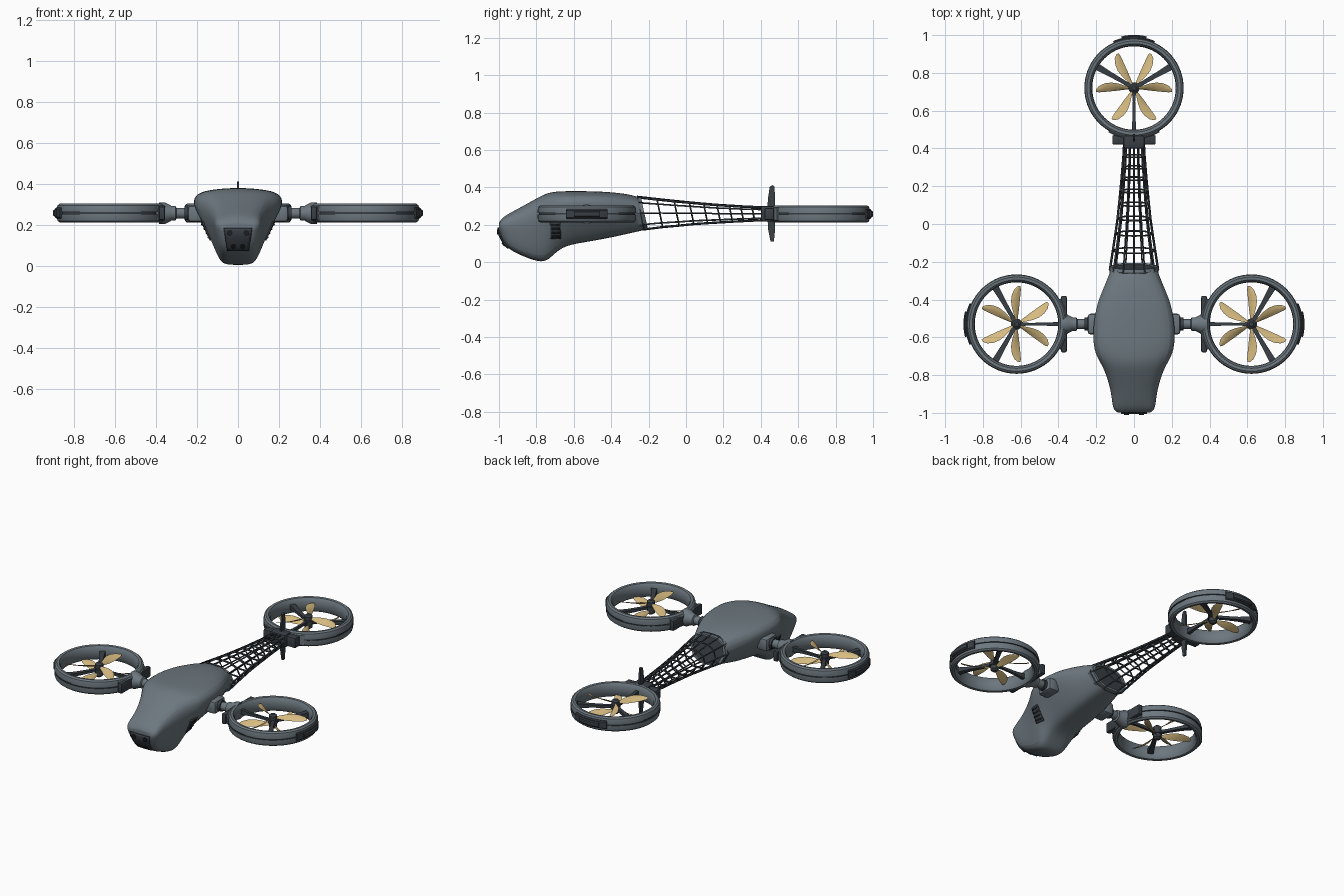
import bpy, bmesh, math
from mathutils import Vector, Matrix
from mathutils.bvhtree import BVHTree

if "Cube" in bpy.data.objects:
    bpy.data.objects.remove(bpy.data.objects["Cube"])

def material(name, rgb):
    m = bpy.data.materials.new(name)
    m.diffuse_color = (*rgb, 1)
    m.use_nodes = True
    m.node_tree.nodes["Principled BSDF"].inputs["Base Color"].default_value = m.diffuse_color
    return m

GREY = material("blue_grey_shell", (0.15, 0.185, 0.21))
DARK = material("dark_frame", (0.04, 0.05, 0.06))
BLACK = material("black_glass", (0.012, 0.014, 0.017))
GOLD = material("gold_blade", (0.68, 0.5, 0.22))

def finish(name, bm, mats, angle=35, matrix=None):
    bmesh.ops.recalc_face_normals(bm, faces=bm.faces)
    me = bpy.data.meshes.new(name)
    bm.to_mesh(me)
    bm.free()
    for m in mats:
        me.materials.append(m)
    ob = bpy.data.objects.new(name, me)
    bpy.context.collection.objects.link(ob)
    if matrix:
        ob.matrix_world = matrix
    bpy.ops.object.select_all(action='DESELECT')
    ob.select_set(True)
    bpy.context.view_layer.objects.active = ob
    bpy.ops.object.shade_smooth_by_angle(angle=math.radians(angle))
    return ob

def loft(bm, sections, cap=True, closed=False):
    rings = [[bm.verts.new(p) for p in s] for s in sections]
    n = len(rings[0])
    pairs = list(zip(rings, rings[1:])) + ([(rings[-1], rings[0])] if closed else [])
    for a, b in pairs:
        for i in range(n):
            bm.faces.new((a[i], a[(i + 1) % n], b[(i + 1) % n], b[i]))
    if cap:
        bm.faces.new(rings[0])
        bm.faces.new(rings[-1])
    return rings

def box(name, lo, hi, mat, bevel=0.006, matrix=None):
    bm = bmesh.new()
    bmesh.ops.create_cube(bm, size=1)
    for v in bm.verts:
        v.co = [lo[i] + (v.co[i] + 0.5) * (hi[i] - lo[i]) for i in range(3)]
    bmesh.ops.bevel(bm, geom=bm.edges[:], offset=bevel, segments=2, affect='EDGES', profile=0.5)
    return finish(name, bm, [mat], matrix=matrix)

def turned(name, profile, mat, matrix, n=24):
    # solid of revolution about local z from (radius, height) points
    bm = bmesh.new()
    loft(bm, [[(r * math.cos(2 * math.pi * k / n), r * math.sin(2 * math.pi * k / n), z)
               for k in range(n)] for r, z in profile])
    return finish(name, bm, [mat], matrix=matrix)

# ---- fuselage: lofted sections (y, top z, wide z, half width, bottom z, bottom half width)
SECTIONS = [
    (-0.999, .215, .190, .088, .155, .060), (-0.985, .238, .197, .112, .120, .075),
    (-0.950, .262, .205, .120, .070, .088), (-0.880, .298, .220, .128, .035, .092),
    (-0.785, .352, .260, .160, .000, .092), (-0.735, .376, .282, .188, .008, .092),
    (-0.670, .383, .305, .228, .085, .100), (-0.550, .383, .310, .232, .106, .100),
    (-0.420, .380, .303, .210, .128, .100), (-0.300, .366, .282, .152, .155, .085),
    (-0.235, .350, .272, .128, .175, .072)]

def section(y, zt, zw, w, zb, wb, slant=0.0):
    half = [(0, zt), (.5 * w, zt - .008), (.87 * w, zw + .68 * (zt - zw)), (w, zw),
            (wb + .52 * (w - wb), zb + .5 * (zw - zb)), (wb, zb + .016), (.6 * wb, zb), (0, zb)]
    pts = half + [(-x, z) for x, z in half[-2:0:-1]]
    return [(x, y + slant * (zw - z), z) for x, z in pts]

bm = bmesh.new()
rings = loft(bm, [section(*s, slant=.25 if i == len(SECTIONS) - 1 else 0)
                  for i, s in enumerate(SECTIONS)])
crease = bm.edges.layers.float.new("crease_edge")
for ring, c in ((rings[0], .6), (rings[-1], 1.0)):
    for i, v in enumerate(ring):
        bm.edges.get((v, ring[i - 1]))[crease] = c
bm.faces.ensure_lookup_table()
bm.faces[-1].material_index = 1
body = finish("fuselage", bm, [GREY, DARK], angle=45)
sub = body.modifiers.new("smooth", 'SUBSURF')
sub.levels = sub.render_levels = 2
bpy.context.view_layer.update()
bvh = BVHTree.FromObject(body, bpy.context.evaluated_depsgraph_get())

def patch(name, origin_fn, direction, mat, n=8, lift=0.004):
    # thin plate that follows the fuselage surface
    bm = bmesh.new()
    grid = []
    for i in range(n + 1):
        row = []
        for j in range(n + 1):
            hit = bvh.ray_cast(Vector(origin_fn(i / n, j / n)), Vector(direction))[0]
            row.append(bm.verts.new(hit - Vector(direction) * lift))
        grid.append(row)
    for i in range(n):
        for j in range(n):
            bm.faces.new((grid[i][j], grid[i + 1][j], grid[i + 1][j + 1], grid[i][j + 1]))
    ob = finish(name, bm, [mat])
    sol = ob.modifiers.new("thickness", 'SOLIDIFY')
    sol.thickness, sol.offset = 0.007, 0
    return ob

# nose sensor plate and lenses
patch("sensor_plate", lambda u, v: ((2 * u - 1) * (.052 + .018 * v), -2, .075 + .11 * v), (0, 1, 0), DARK)
for x, z, r in ((.04, .162, .014), (-.04, .162, .014), (.022, .1, .011), (-.022, .1, .011)):
    p, nrm = bvh.ray_cast(Vector((x, -2, z)), Vector((0, 1, 0)))[:2]
    if nrm.y > 0:
        nrm = -nrm
    turned("sensor_lens", [(r, 0), (r, .012), (r * .7, .012), (r * .7, .009)], BLACK,
           Matrix.Translation(p) @ nrm.to_track_quat('Z', 'Y').to_matrix().to_4x4(), 16)

# side vents, arm roots and arms
for s in (1, -1):
    patch("side_vent", lambda u, v: (s * 2, -.725 + .055 * u, .125 + .09 * v), (-s, 0, 0), DARK)
    for k in range(4):
        patch("vent_slat", lambda u, v: (s * 2, -.72 + .045 * u, .135 + .021 * k + .007 * v),
              (-s, 0, 0), BLACK, 2, .008)
    box("arm_root", (min(s * .17, s * .245), -.585, .215), (max(s * .17, s * .245), -.475, .295), GREY, .015)
    mat = Matrix.Translation((0, -.53, .257)) @ Matrix.Rotation(s * math.pi / 2, 4, 'Y')
    turned("arm", [(.026, .2), (.026, .3), (.036, .305), (.036, .325), (.052, .355), (.052, .385)], GREY, mat)
    turned("arm_collar", [(.034, .245), (.034, .262)], DARK, mat)

# ---- tail boom: lattice cage
STATIONS = [(-.245, .128, .350, .175), (-.14, .112, .338, .188), (-.05, .098, .328, .196),
            (.03, .087, .320, .204), (.105, .079, .313, .209), (.175, .072, .307, .213),
            (.24, .066, .303, .217), (.30, .061, .299, .220), (.36, .056, .296, .223), (.43, .052, .294, .225)]
bm = bmesh.new()
cage = []
for y, w, zt, zb in STATIONS:
    h = zt - zb
    half = [(0, zt), (.45 * w, zt - .02 * h), (.85 * w, zt - .18 * h), (w, zt - .5 * h),
            (.75 * w, zb + .15 * h), (.35 * w, zb)]
    pts = half + [(-x, z) for x, z in half[:0:-1]]
    cage.append([(x, y - .2 * (z - zb - h / 2), z) for x, z in pts])
loft(bm, cage, cap=False)
boom = finish("tail_lattice", bm, [DARK])
wire = boom.modifiers.new("lattice", 'WIREFRAME')
wire.thickness, wire.use_even_offset = 0.0125, False
# solid collar where the lattice leaves the fuselage
bm = bmesh.new()
loft(bm, [[(x * k, y + d, .265 + (z - .265) * k) for x, y, z in cage[0]]
          for d, k in ((-.02, 1.02), (.022, 1.0), (.022, .86), (-.02, .86))], cap=False, closed=True)
finish("tail_collar", bm, [GREY])
# tail mount and vertical fin
box("tail_mount", (-.055, .40, .218), (.055, .47, .302), DARK, .01)
bm = bmesh.new()
fin = [(.452, .11), (.470, .11), (.476, .17), (.476, .36), (.472, .405), (.464, .413),
       (.448, .405), (.438, .34), (.434, .26), (.440, .17)]
loft(bm, [[(x, y, z) for y, z in fin] for x in (-.006, .006)])
finish("tail_fin", bm, [DARK])

# ---- ducted fan (local frame: mount points toward -y)
RING = [(.224, -.030), (.221, 0), (.224, .030), (.234, .044), (.249, .046), (.259, .038), (.263, .022),
        (.263, .004), (.257, .004), (.257, -.004), (.263, -.004), (.263, -.022), (.259, -.038),
        (.249, -.046), (.234, -.044)]

def arc_block(name, r0, r1, hz, mid, spread, mat, matrix):
    bm = bmesh.new()
    secs = []
    for k in range(13):
        a = math.radians(mid - spread + 2 * spread * k / 12)
        c, s = math.cos(a), math.sin(a)
        secs.append([(r * c, r * s, z) for r, z in
                     ((r0, -hz), (r1 - .006, -hz), (r1, -hz + .006), (r1, hz - .006), (r1 - .006, hz), (r0, hz))])
    loft(bm, secs)
    return finish(name, bm, [mat], matrix=matrix)

def rotor(name, z, offset, hand, matrix):
    # three curved, twisted blades
    bm = bmesh.new()
    shape = [(.02, .014, 0, 48), (.05, .030, .002, 42), (.085, .046, .005, 35), (.12, .053, .006, 29),
             (.155, .050, .002, 25), (.185, .037, -.006, 22), (.201, .014, -.014, 20)]
    for b in range(3):
        rot = Matrix.Rotation(math.radians(offset + 120 * b), 3, 'Z')
        secs = []
        for r, chord, sweep, pitch in shape:
            p = math.radians(pitch)
            sec = []
            for u, t in ((-.5, 0), (-.15, .0035), (.25, .003), (.5, 0), (.25, -.001), (-.15, -.001)):
                a, c = u * chord, t
                sec.append(rot @ Vector((r, hand * (sweep + a * math.cos(p) - c * math.sin(p)),
                                         z + a * math.sin(p) + c * math.cos(p))))
            secs.append(sec)
        loft(bm, secs)
    return finish(name, bm, [GOLD], angle=50, matrix=matrix)

def fan(prefix, x, y, turn, mount):
    M = Matrix.Translation((x, y, .258)) @ Matrix.Rotation(math.radians(turn), 4, 'Z')
    bm = bmesh.new()
    n = 72
    loft(bm, [[(r * math.cos(2 * math.pi * k / n), r * math.sin(2 * math.pi * k / n), z) for r, z in RING]
              for k in range(n)], cap=False, closed=True)
    for f in bm.faces:  # dark groove round the rim
        c = f.calc_center_median()
        if abs(c.z) < .0045 and c.xy.length > .25:
            f.material_index = 1
    finish(prefix + "_duct", bm, [GREY, DARK], matrix=M)
    turned(prefix + "_hub", [(.012, -.046), (.024, -.036), (.024, -.012), (.03, -.01), (.03, .01),
                             (.024, .012), (.024, .036), (.012, .046)], DARK, M)
    # struts: one toward the mount, two wider ones opposite
    for a, w in ((-90, .011), (30, .018), (150, .018)):
        bm = bmesh.new()
        loft(bm, [[(r, i * k, j * h) for i, j in ((-1, -1), (1, -1), (1, 1), (-1, 1))]
                  for r, k, h in ((.01, .012, .008), (.07, .6 * w, .008), (.15, .75 * w, .009), (.226, w, .016))])
        finish(prefix + "_strut", bm, [DARK], matrix=M @ Matrix.Rotation(math.radians(a), 4, 'Z'))
    rotor(prefix + "_upper_rotor", .022, 0, 1, M)
    rotor(prefix + "_lower_rotor", -.022, 60, -1, M)
    # rim clamps: outer lamp block and inner mounting bracket
    arc_block(prefix + "_outer_clamp", .255, .272, .026, 90, 24, DARK, M)
    arc_block(prefix + "_outer_block", .255, .281, .017, 90, 14, DARK, M)
    half, near, far = mount
    box(prefix + "_bracket", (-half, -far, -.033), (half, -near, .033), DARK, .008, M)
    arc_block(prefix + "_bracket_band", .25, .270, .037, -90, 30, GREY, M)

fan("left_fan", -.622, -.53, 90, (.15, .236, .266))
fan("right_fan", .622, -.53, -90, (.15, .236, .266))
fan("rear_fan", 0, .72, 0, (.115, .25, .30))
